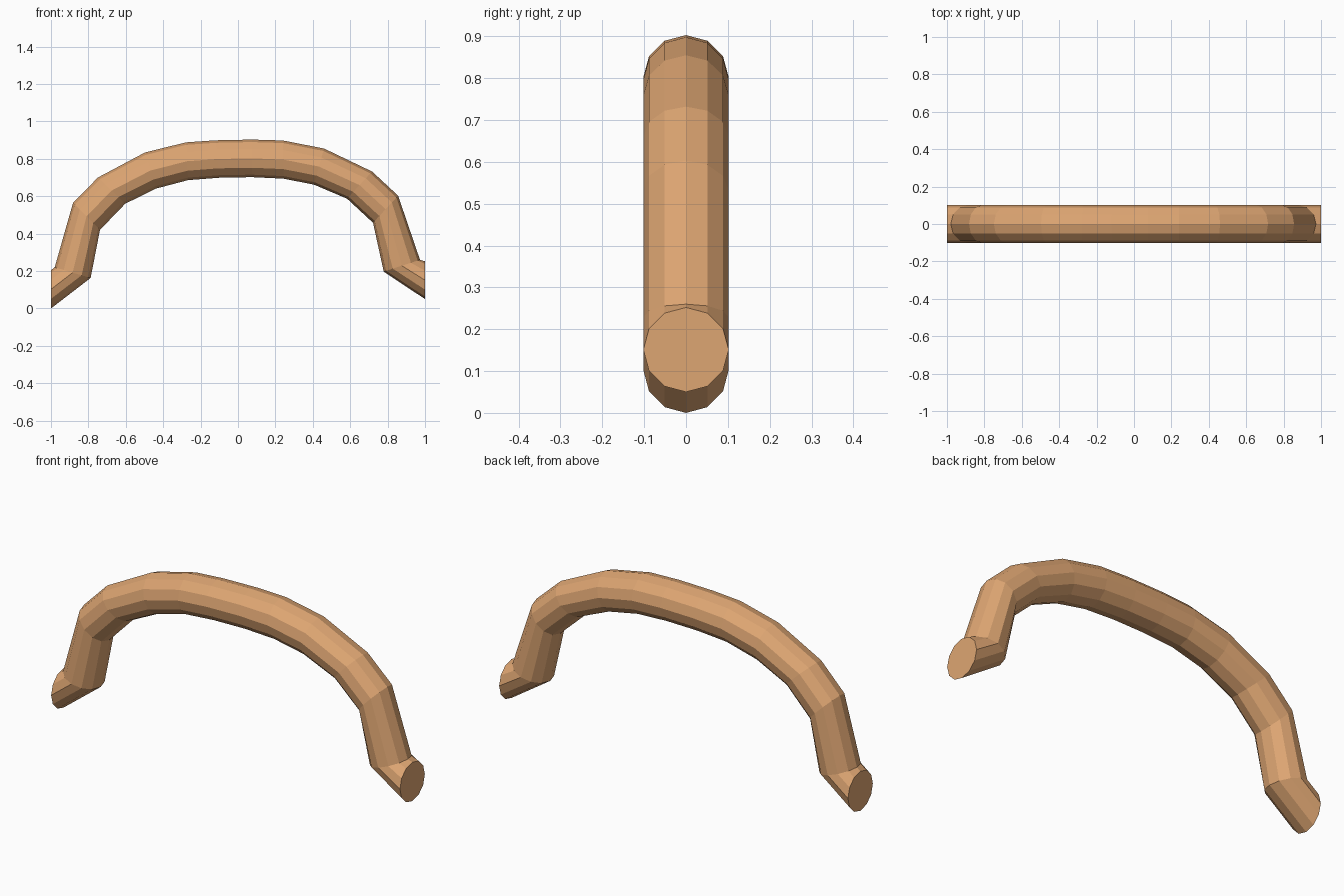
import bpy, bmesh, math
from mathutils import Vector

if "Cube" in bpy.data.objects:
    bpy.data.objects.remove(bpy.data.objects["Cube"])

SIDES = 12
HALF_WIDTH = 0.102

# Cross-sections along the arch: outer (x, z) and inner (x, z) edge
SECTIONS = [
    (-1.00, 0.205, -1.00, 0.00),
    (-0.98, 0.22, -0.788, 0.163),
    (-0.882, 0.565, -0.738, 0.42),
    (-0.749, 0.70, -0.603, 0.56),
    (-0.497, 0.834, -0.438, 0.641),
    (-0.278, 0.888, -0.267, 0.686),
    (-0.12, 0.899, -0.10, 0.699),
    (0.075, 0.903, 0.075, 0.702),
    (0.24, 0.898, 0.243, 0.694),
    (0.46, 0.855, 0.406, 0.662),
    (0.717, 0.732, 0.583, 0.587),
    (0.856, 0.603, 0.722, 0.458),
    (0.973, 0.26, 0.779, 0.197),
    (1.00, 0.252, 1.00, 0.05),
]

bm = bmesh.new()

# One 12-sided ring per cross-section
rings = []
for ox, oz, ix, iz in SECTIONS:
    outer, inner = Vector((ox, 0, oz)), Vector((ix, 0, iz))
    centre, arm = (outer + inner) / 2, (outer - inner) / 2
    side = Vector((0, HALF_WIDTH, 0))
    angles = [math.tau * k / SIDES for k in range(SIDES)]
    rings.append([bm.verts.new(centre + arm * math.cos(a) + side * math.sin(a))
                  for a in angles])

# Tube walls and the two flat end caps
for a, b in zip(rings, rings[1:]):
    for k in range(SIDES):
        n = (k + 1) % SIDES
        bm.faces.new((a[k], a[n], b[n], b[k]))
bm.faces.new(rings[0])
bm.faces.new(rings[-1])
bmesh.ops.recalc_face_normals(bm, faces=bm.faces)

mesh = bpy.data.meshes.new("arched_handle")
bm.to_mesh(mesh)
bm.free()
handle = bpy.data.objects.new("arched_handle", mesh)
bpy.context.collection.objects.link(handle)

# Tan colour
tan = bpy.data.materials.new("tan")
tan.diffuse_color = (0.73, 0.38, 0.17, 1)
tan.use_nodes = True
tan.node_tree.nodes["Principled BSDF"].inputs["Base Color"].default_value = tan.diffuse_color
mesh.materials.append(tan)
